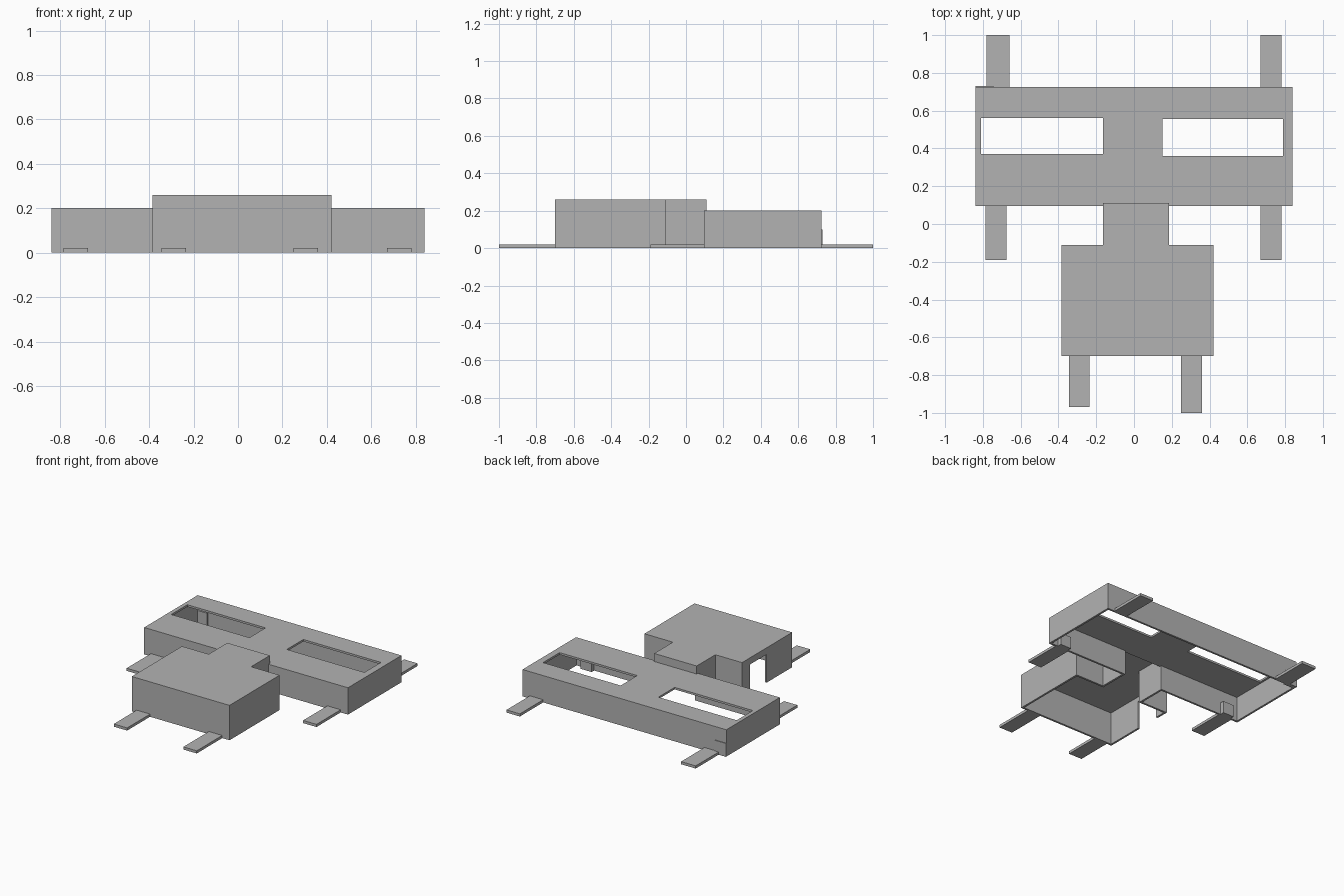
import bpy
import bmesh

if "Cube" in bpy.data.objects:
    bpy.data.objects.remove(bpy.data.objects["Cube"], do_unlink=True)

grey = bpy.data.materials.new("plain grey")
grey.use_nodes = True
colour = (0.45, 0.45, 0.45, 1)
grey.diffuse_color = colour
grey.node_tree.nodes["Principled BSDF"].inputs["Base Color"].default_value = colour

WALL = 0.015


def prism(name, outline, low, high):
    """Extrude a flat outline from one height to another."""
    bm = bmesh.new()
    face = bm.faces.new([bm.verts.new((x, y, low)) for x, y in outline])
    moved = bmesh.ops.extrude_face_region(bm, geom=[face])["geom"]
    tops = [v for v in moved if isinstance(v, bmesh.types.BMVert)]
    bmesh.ops.translate(bm, verts=tops, vec=(0, 0, high - low))
    bmesh.ops.recalc_face_normals(bm, faces=bm.faces)
    mesh = bpy.data.meshes.new(name)
    bm.to_mesh(mesh)
    bm.free()
    mesh.materials.append(grey)
    obj = bpy.data.objects.new(name, mesh)
    bpy.context.scene.collection.objects.link(obj)
    return obj


def box(name, x0, x1, y0, y1, z0, z1):
    return prism(name, [(x0, y0), (x1, y0), (x1, y1), (x0, y1)], z0, z1)


def cut(target, cutter):
    """Subtract the cutter and remove it."""
    mod = target.modifiers.new("cut", "BOOLEAN")
    mod.operation = "DIFFERENCE"
    mod.solver = "EXACT"
    mod.object = cutter
    bpy.context.view_layer.objects.active = target
    bpy.ops.object.modifier_apply(modifier=mod.name)
    bpy.data.objects.remove(cutter, do_unlink=True)


def tee(inset):
    """Front cover outline: wide block with a narrow neck to the rear."""
    i = inset
    return [(-0.385 + i, -0.70 + i), (0.42 - i, -0.70 + i),
            (0.42 - i, -0.11 - i), (0.185 - i, -0.11 - i),
            (0.185 - i, 0.11 - i), (-0.165 + i, 0.11 - i),
            (-0.165 + i, -0.11 - i), (-0.385 + i, -0.11 - i)]


def passage():
    return box("passage_cutter", -0.15, 0.17, 0.0, 0.15, -0.1, 0.185)


# Rear cover: open-bottomed shell with two roof slots and a front passage
rear = box("rear_cover", -0.84, 0.84, 0.095, 0.725, 0, 0.2)
cut(rear, box("hollow_cutter", -0.84 + WALL, 0.84 - WALL,
              0.095 + WALL, 0.725 - WALL, -0.1, 0.2 - WALL))
cut(rear, box("slot_cutter", -0.81, -0.165, 0.37, 0.56, 0.1, 0.3))
cut(rear, box("slot_cutter", 0.15, 0.79, 0.36, 0.555, 0.1, 0.3))
cut(rear, passage())

# Front cover: T-shaped shell, open below, with a side doorway
front = prism("front_cover", tee(0), 0, 0.26)
cut(front, prism("hollow_cutter", tee(WALL), -0.1, 0.26 - WALL))
cut(front, passage())
cut(front, box("doorway_cutter", -0.45, -0.3, -0.40, -0.205, -0.1, 0.21))

# Flat mounting tabs
tabs = {
    "rear_right_tab": (-0.78, -0.66, 0.715, 1.0),
    "rear_left_tab": (0.67, 0.78, 0.715, 1.0),
    "middle_right_tab": (-0.785, -0.675, -0.19, 0.105),
    "middle_left_tab": (0.67, 0.78, -0.19, 0.105),
    "front_right_tab": (-0.345, -0.235, -0.97, -0.69),
    "front_left_tab": (0.25, 0.36, -1.0, -0.69),
}
for name, span in tabs.items():
    box(name, *span, 0, 0.02)

# Small upright brackets inside the rear cover
box("rear_bracket", -0.84, -0.745, 0.70, 0.73, 0, 0.1)
box("right_bracket", -0.77, -0.68, 0.11, 0.14, 0, 0.09)
box("left_bracket", 0.68, 0.77, 0.11, 0.14, 0, 0.09)
